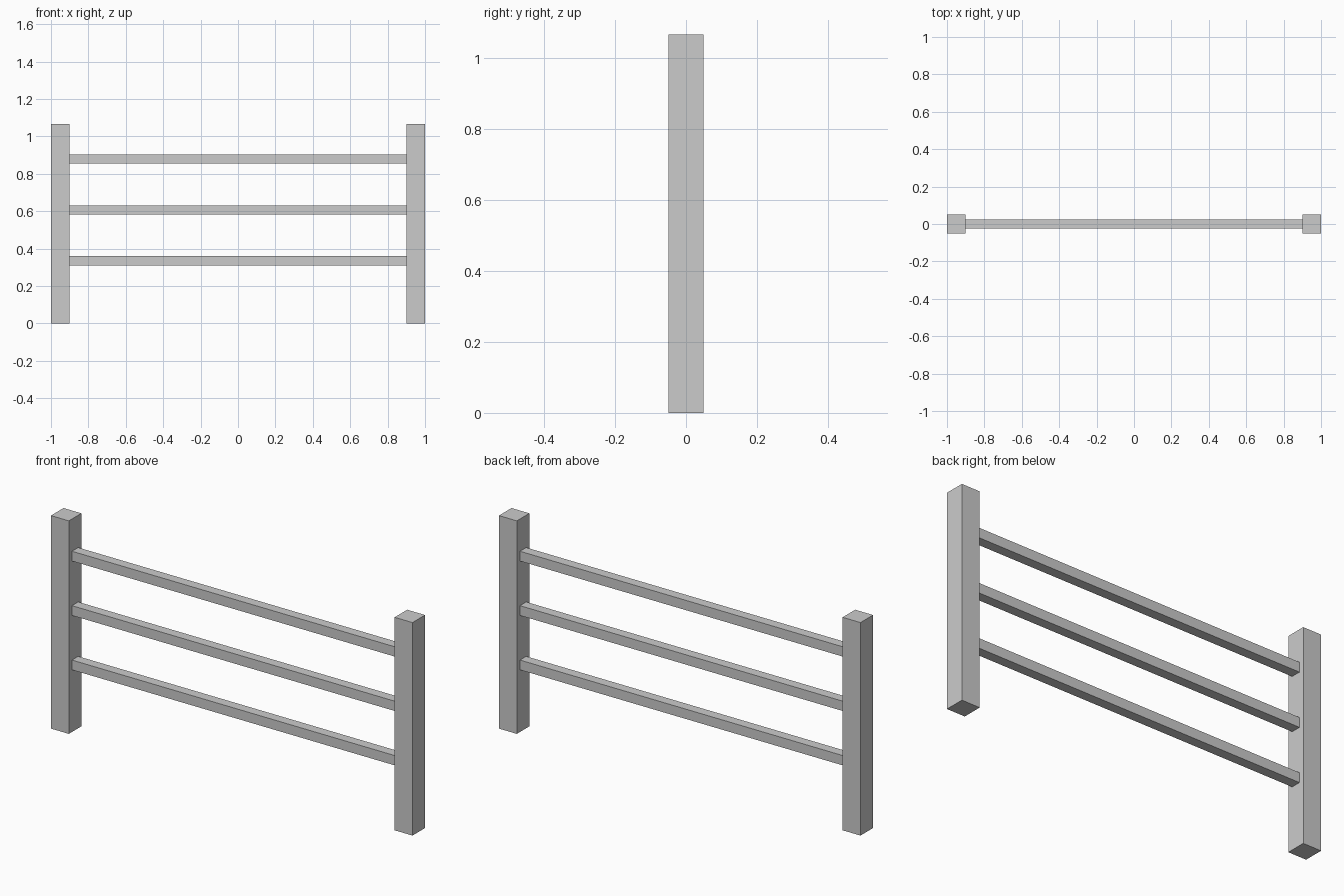
import bpy

if "Cube" in bpy.data.objects:
    bpy.data.objects.remove(bpy.data.objects["Cube"])

POST_W, POST_H = 0.099, 1.065
RAIL_W = 0.049
INNER_X = 1.0 - POST_W


def box(name, size, centre):
    bpy.ops.mesh.primitive_cube_add(size=1, location=centre)
    obj = bpy.context.object
    obj.name = name
    obj.scale = size
    bpy.ops.object.transform_apply(location=False, rotation=False, scale=True)
    return obj


# Upright square posts at both ends
for side, sign in (("left", -1), ("right", 1)):
    box(f"{side}_post", (POST_W, POST_W, POST_H),
        (sign * (1.0 - POST_W / 2), 0, POST_H / 2))

# Three horizontal rails spanning between the posts
for name, z in (("lower", 0.335), ("middle", 0.607), ("upper", 0.879)):
    box(f"{name}_rail", (2 * INNER_X, RAIL_W, RAIL_W), (0, 0, z))
